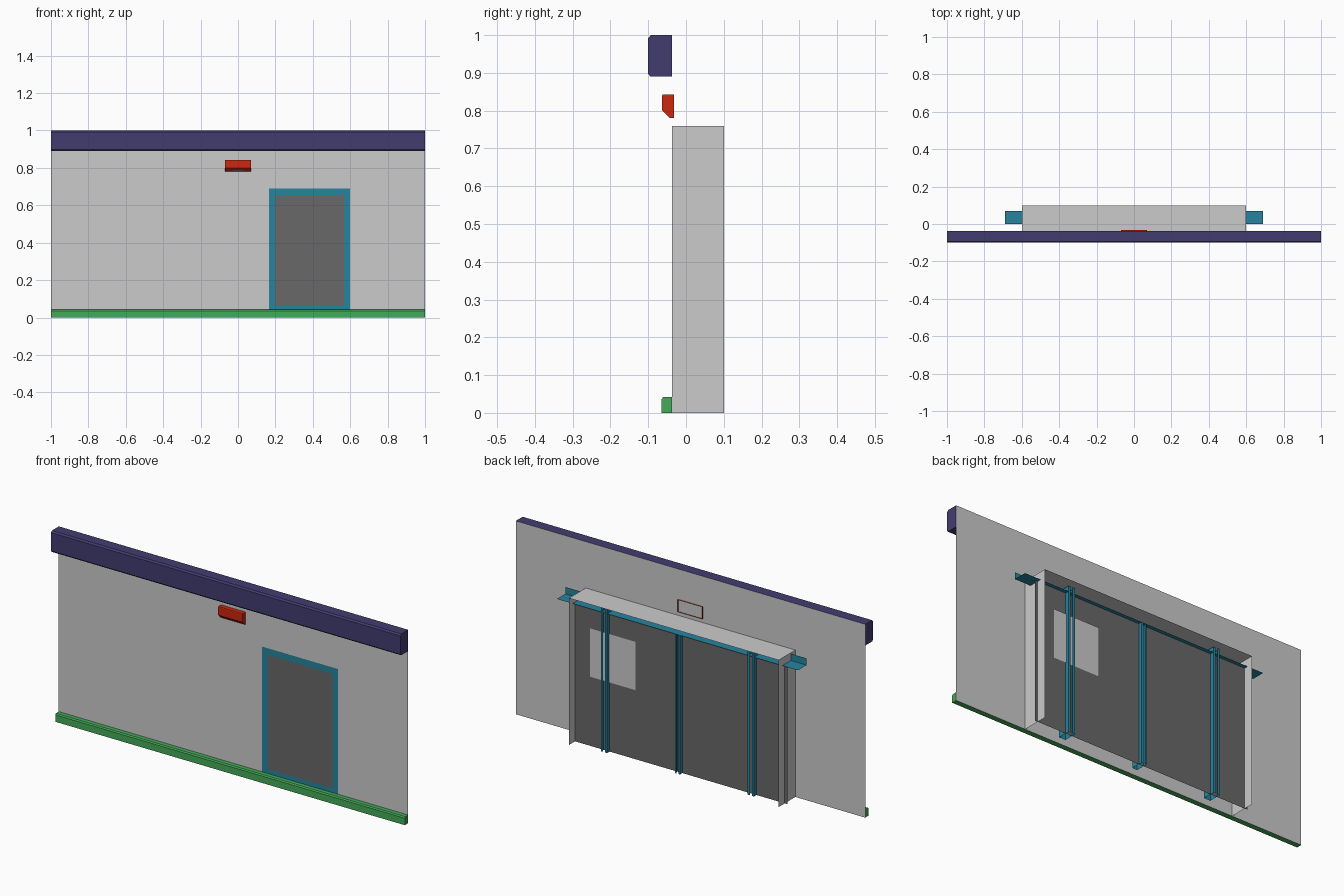
import bpy, bmesh

if "Cube" in bpy.data.objects:
    bpy.data.objects.remove(bpy.data.objects["Cube"])

def mat(name, c):
    m = bpy.data.materials.new(name)
    m.diffuse_color = (*c, 1)
    m.use_nodes = True
    m.node_tree.nodes["Principled BSDF"].inputs["Base Color"].default_value = m.diffuse_color
    return m

BLUE = mat("trim_blue", (0.02, 0.23, 0.35))
PURPLE = mat("beam_purple", (0.055, 0.045, 0.16))
GREEN = mat("base_green", (0.06, 0.4, 0.1))
RED = mat("lamp_red", (0.6, 0.02, 0.005))
DARK = mat("door_dark", (0.14, 0.14, 0.14))
LENS = mat("lens", (0.15, 0.15, 0.3))

WALL = -0.037
BACK = 0.1

def build(name, faces, material=None):
    """Make an object from a list of polygons (each a list of points)."""
    bm = bmesh.new()
    for f in faces:
        bm.faces.new([bm.verts.new(p) for p in f])
    bmesh.ops.remove_doubles(bm, verts=bm.verts, dist=1e-5)
    me = bpy.data.meshes.new(name)
    bm.to_mesh(me)
    bm.free()
    ob = bpy.data.objects.new(name, me)
    bpy.context.collection.objects.link(ob)
    if material:
        me.materials.append(material)
    return ob

def rect_y(x0, x1, z0, z1, y, front=True):
    """Upright rectangle facing the front or the back."""
    f = [(x0, y, z0), (x1, y, z0), (x1, y, z1), (x0, y, z1)]
    return f if front else f[::-1]

def rect_x(x, y0, y1, z0, z1):
    return [(x, y0, z0), (x, y1, z0), (x, y1, z1), (x, y0, z1)]

def rect_z(x0, x1, y0, y1, z):
    return [(x0, y0, z), (x1, y0, z), (x1, y1, z), (x0, y1, z)]

def extrude_x(profile, x0, x1):
    """Open-backed shell: (y, z) profile run along x, with end caps."""
    faces = [[(x0, *a), (x0, *b), (x1, *b), (x1, *a)]
             for a, b in zip(profile, profile[1:])]
    faces.append([(x0, *p) for p in profile[::-1]])
    faces.append([(x1, *p) for p in profile])
    return faces

# Wall sheet
build("wall", [rect_y(-1, 1, 0, 1, WALL)])

# Top beam, bottom skirting and signal lamp
build("top_beam", extrude_x([(WALL, 1), (-0.093, 1), (-0.1, 0.992), (-0.1, 0.897),
                             (-0.094, 0.89), (WALL, 0.89)], -1, 1), PURPLE)
build("skirting", extrude_x([(WALL, 0.042), (-0.06, 0.042), (-0.065, 0.036),
                             (-0.065, 0), (WALL, 0)], -1, 1), GREEN)
build("signal_lamp", extrude_x([(-0.032, 0.843), (-0.061, 0.843), (-0.063, 0.84),
                                (-0.063, 0.8), (-0.042, 0.78), (-0.032, 0.78)],
                               -0.07, 0.07), RED)
build("lamp_lens", [[(-0.03, -0.0515, 0.788), (0.03, -0.0515, 0.788),
                     (0.03, -0.0475, 0.784), (-0.03, -0.0475, 0.784)]], LENS)

# Front hatch: border and panel lying on the wall
y = WALL - 0.001
x0, x1, z0, z1 = 0.165, 0.6, 0.04, 0.69
a0, a1, c0, c1 = 0.198, 0.566, 0.065, 0.656
build("hatch_border", [rect_y(x0, a0, z0, z1, y), rect_y(a1, x1, z0, z1, y),
                       rect_y(a0, a1, z0, c0, y), rect_y(a0, a1, c1, z1, y)], BLUE)
build("hatch_panel", [rect_y(a0, a1, c0, c1, y)], DARK)

# Rear recess: two jambs and a lid
build("rear_recess", [rect_x(-0.6, WALL, BACK, 0, 0.76),
                      rect_x(0.6, WALL, BACK, 0, 0.76),
                      rect_z(-0.6, 0.6, WALL, BACK, 0.76)])

# Sliding doors and the pale pane on one of them
for side, sx in (("left", -1), ("right", 1)):
    a, b = sorted((0, sx * 0.615))
    build("door_" + side, [rect_y(a, b, 0, 0.72, 0.05, False)], DARK)
build("door_pane", [rect_y(0.25, 0.51, 0.36, 0.61, 0.055, False)])

# Angle track running past the jambs
build("door_track", [rect_z(-0.69, 0.69, 0, 0.07, 0.72),
                     rect_y(-0.69, 0.69, 0.72, 0.755, 0)], BLUE)

# Upright channels at the door edges
def channel(name, x, w, top):
    build(name, [rect_x(x - w, 0.005, 0.07, 0, top), rect_x(x + w, 0.005, 0.07, 0, top),
                 rect_y(x - w, x - w / 3, 0, top, 0.07, False),
                 rect_y(x + w / 3, x + w, 0, top, 0.07, False),
                 rect_y(x - w, x + w, 0, top, 0.005)], BLUE)

channel("left_channel", -0.42, 0.018, 0.748)
channel("right_channel", 0.42, 0.018, 0.748)
channel("centre_channel", 0, 0.014, 0.72)
